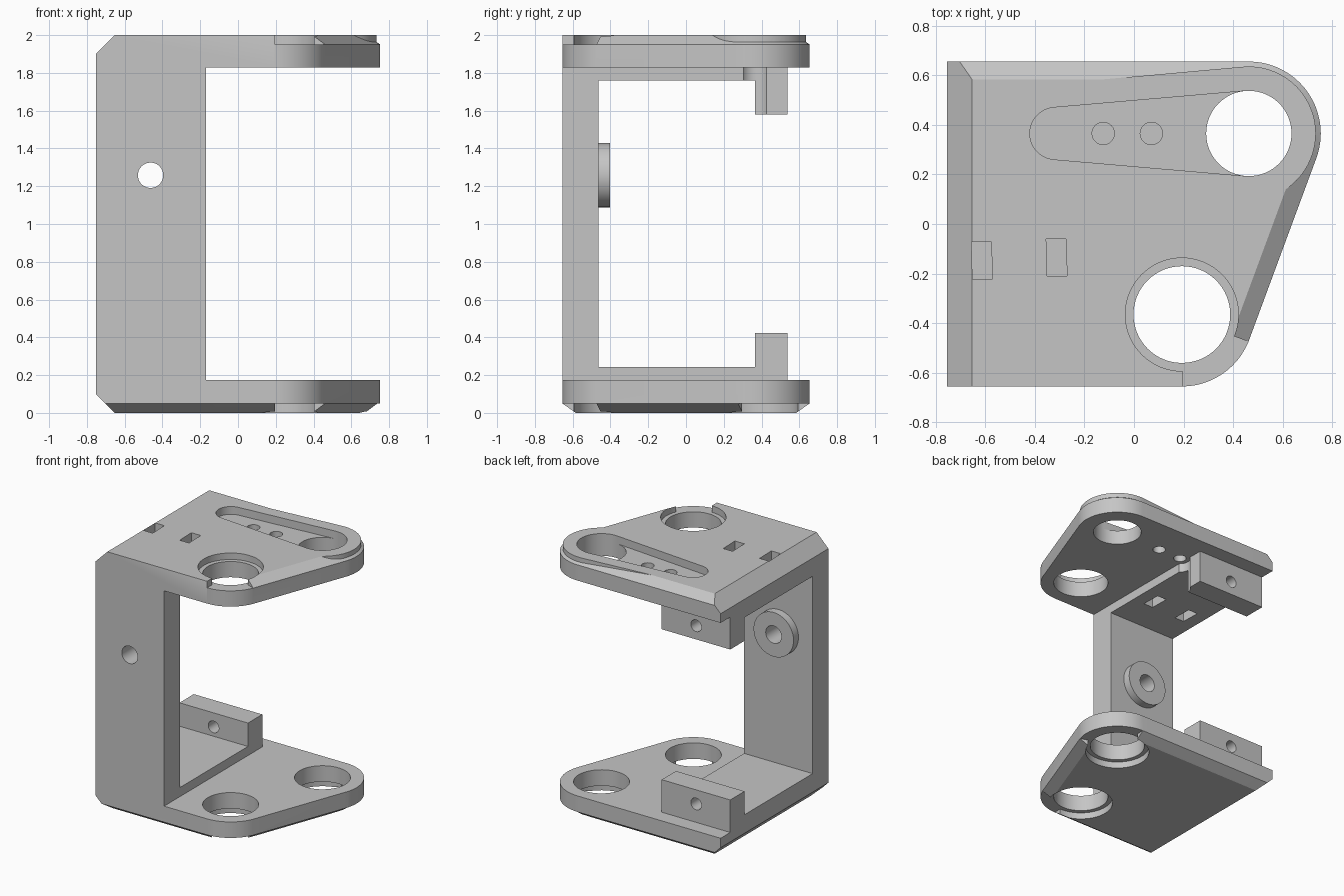
import bpy, bmesh, math
from mathutils import Vector

cube = bpy.data.objects.get("Cube")
if cube:
    bpy.data.objects.remove(cube, do_unlink=True)

grey = bpy.data.materials.new("plain grey")
grey.use_nodes = True
grey.diffuse_color = (0.56, 0.56, 0.56, 1)
grey.node_tree.nodes["Principled BSDF"].inputs["Base Color"].default_value = (0.56, 0.56, 0.56, 1)

HX, HY = 0.753, 0.655
NEAR, FAR = Vector((0.193, -0.365)), Vector((0.463, 0.365))
CORNER = 0.29
WALL_X = -0.17
along = (FAR - NEAR).normalized()
side = Vector((along.y, -along.x))          # outward normal of the slanted edge


def hull(name, points):
    """Convex solid through the given points."""
    bm = bmesh.new()
    for p in points:
        bm.verts.new(p)
    bmesh.ops.remove_doubles(bm, verts=bm.verts, dist=1e-5)
    bmesh.ops.convex_hull(bm, input=bm.verts)
    loose = [v for v in bm.verts if not v.link_faces]
    bmesh.ops.delete(bm, geom=loose, context='VERTS')
    bmesh.ops.dissolve_limit(bm, angle_limit=0.002, verts=bm.verts, edges=bm.edges)
    bmesh.ops.recalc_face_normals(bm, faces=bm.faces)
    mesh = bpy.data.meshes.new(name)
    bm.to_mesh(mesh)
    bm.free()
    mesh.materials.append(grey)
    ob = bpy.data.objects.new(name, mesh)
    bpy.context.collection.objects.link(ob)
    return ob


def circle(c, r, n=64):
    return [(c[0] + r * math.cos(2 * math.pi * i / n),
             c[1] + r * math.sin(2 * math.pi * i / n)) for i in range(n)]


def prism(name, flat, z0, z1):
    return hull(name, [(p[0], p[1], z) for p in flat for z in (z0, z1)])


def rod(name, x, z, r, y0, y1):
    return hull(name, [(a, y, b) for a, b in circle((x, z), r) for y in (y0, y1)])


def block(name, x0, x1, y0, y1, z0, z1, lean=0):
    return prism(name, [(x0 + lean, y0), (x1 + lean, y0), (x1 - lean, y1), (x0 - lean, y1)], z0, z1)


def combine(base, other, op):
    mod = base.modifiers.new(op.lower(), 'BOOLEAN')
    mod.operation, mod.object, mod.solver = op, other, 'EXACT'
    bpy.context.view_layer.objects.active = base
    bpy.ops.object.modifier_apply(modifier=mod.name)
    bpy.data.objects.remove(other, do_unlink=True)


def outline(left, inset, front):
    """Plate outline: two square corners on the left, two round ones on the right."""
    pts = [(left - HX, front - HY), (left - HX, HY - inset), (NEAR.x, front - HY)]
    return pts + circle(NEAR, CORNER - inset) + circle(FAR, CORNER - inset)


def plate(name, outer, inner, front):
    """Bevelled plate running from the outer face to the inner face height."""
    s = 1 if inner > outer else -1
    levels = [(inner, 0, 0, 0), (outer + s * 0.1, 0, 0, 0),
              (outer + s * 0.05, 0.05, 0, 0), (outer, 0.1, 0.072, front)]
    return hull(name, [(x, y, z) for z, l, i, f in levels for x, y in outline(l, i, f)])


# Plates: the lower one is bevelled on the front edge too
bracket = plate("bracket_frame", 0, 0.173, 0.072)
upper = plate("upper_plate", 2, 1.829, 0)


# Round bores; the counterbore opens out through a flat cut at the plate corner
def bore(base, c, r, z0, z1, seat=None, away=-1):
    if seat:
        tip = c + Vector((0.003, away * 0.011))
        fan = [tip, tip + side * 0.5, tip + Vector((0.5, away * 0.5)), tip + Vector((0, away * 0.5))]
        cutter = prism("corner_cut", fan, *seat)
        combine(cutter, prism("counterbore", circle(c, 0.228), *seat), 'UNION')
        combine(base, cutter, 'DIFFERENCE')
    combine(base, prism("bore", circle(c, r), z0, z1), 'DIFFERENCE')


bore(bracket, NEAR, 0.195, -0.2, 0.3, (-0.1, 0.05), -1)
bore(bracket, FAR, 0.195, -0.2, 0.3, (-0.1, 0.05), 1)
bore(upper, NEAR, 0.195, 1.7, 2.2, (1.95, 2.1), -1)

# Raised rim, slot and far bore of the upper plate
rim = prism("slot_rim", circle((-0.315, FAR.y), 0.2) + circle(FAR, 0.27), 1.85, 2)
combine(upper, rim, 'UNION')
slot = prism("slot", circle((-0.315, FAR.y), 0.105) + circle(FAR, 0.172), 1.94, 2.1)
combine(upper, slot, 'DIFFERENCE')
bore(upper, FAR, 0.172, 1.7, 2.2)


# Thickened strips and rear tabs
def add_inner_parts(base, plate_z, strip_z, tab_z):
    lo, hi = sorted((plate_z, strip_z))
    combine(base, block("strip", -HX, WALL_X, -HY, 0.45, lo, hi), 'UNION')
    lo, hi = sorted((plate_z, tab_z))
    combine(base, block("rear_tab", -HX, WALL_X, 0.364, 0.538, lo, hi), 'UNION')


add_inner_parts(bracket, 0.15, 0.243, 0.423)
add_inner_parts(upper, 1.85, 1.76, 1.58)

# Clearance, screw holes and square holes of the upper plate
combine(upper, prism("clearance", circle((-0.124, FAR.y), 0.077), 1.5, 1.829), 'DIFFERENCE')
for x in (-0.124, 0.07):
    combine(upper, prism("screw_hole", circle((x, FAR.y), 0.045, 32), 1.5, 2.1), 'DIFFERENCE')
for x, y in ((-0.613, -0.147), (-0.312, -0.135)):
    hole = block("square_hole", x - 0.04, x + 0.04, y - 0.074, y + 0.074, 1.5, 2.1, 0.002)
    combine(upper, hole, 'DIFFERENCE')

# Front wall with its drilled boss
wall = block("front_wall", -HX, WALL_X, -HY, -0.463, 0.12, 1.88)
combine(wall, rod("boss", -0.463, 1.258, 0.17, -0.5, -0.403), 'UNION')
combine(wall, rod("boss_hole", -0.463, 1.258, 0.067, -0.8, -0.3), 'DIFFERENCE')
combine(bracket, wall, 'UNION')
combine(bracket, upper, 'UNION')

# Pivot holes through the rear tabs
for z in (0.315, 1.685):
    combine(bracket, rod("tab_hole", -0.463, z, 0.045, 0.3, 0.6), 'DIFFERENCE')

bpy.ops.object.select_all(action='DESELECT')
bracket.select_set(True)
bpy.context.view_layer.objects.active = bracket
bpy.ops.object.shade_smooth_by_angle(angle=math.radians(25))
